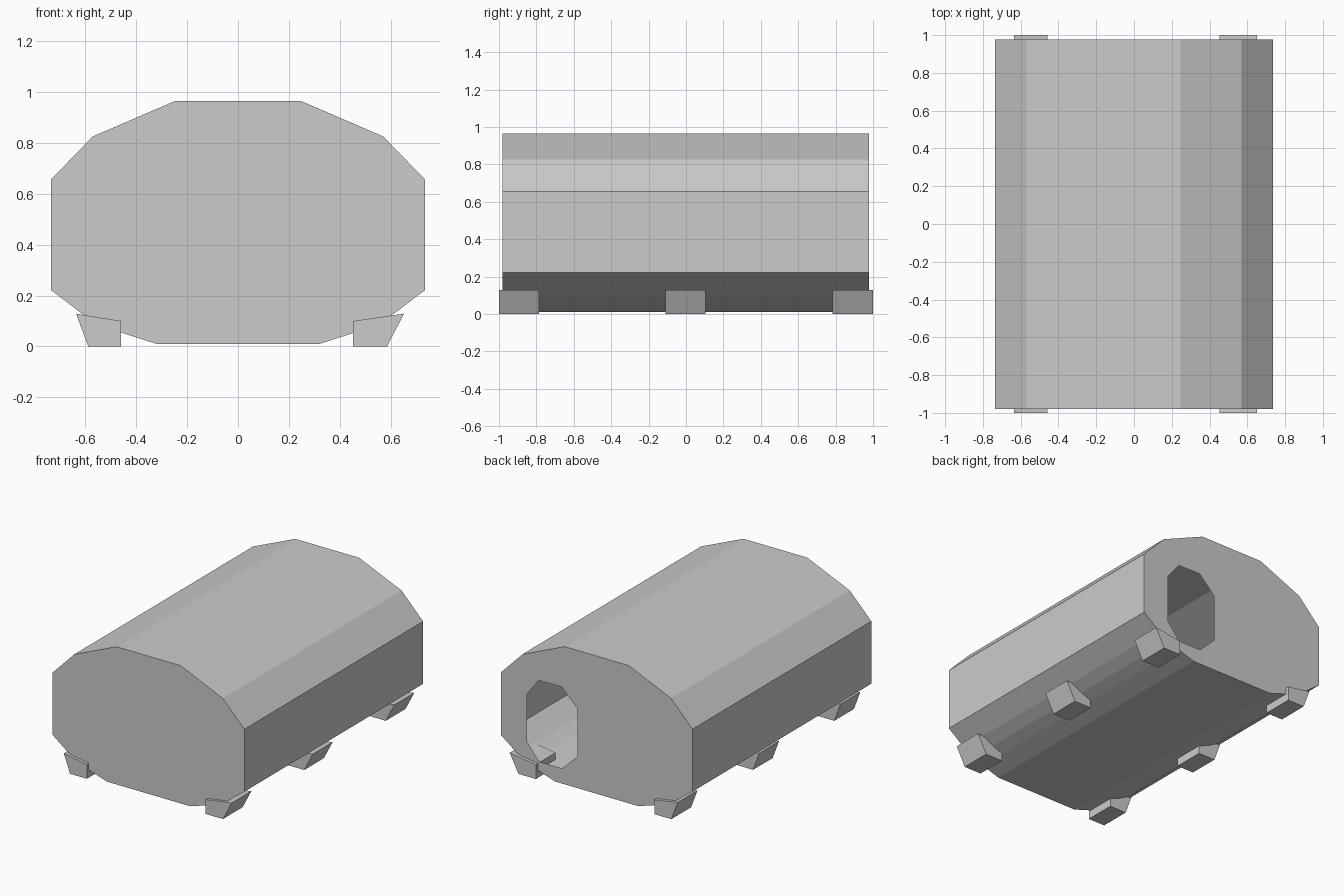
import bpy, bmesh
from mathutils import Vector

if "Cube" in bpy.data.objects:
    bpy.data.objects.remove(bpy.data.objects["Cube"])

grey = bpy.data.materials.new("plain_grey")
grey.diffuse_color = (0.6, 0.6, 0.6, 1)
grey.use_nodes = True
grey.node_tree.nodes["Principled BSDF"].inputs["Base Color"].default_value = grey.diffuse_color


def add_object(name, bm):
    bmesh.ops.recalc_face_normals(bm, faces=bm.faces[:])
    mesh = bpy.data.meshes.new(name)
    bm.to_mesh(mesh)
    bm.free()
    mesh.materials.append(grey)
    obj = bpy.data.objects.new(name, mesh)
    bpy.context.collection.objects.link(obj)
    return obj


def ring(bm, points, y):
    """Closed loop of vertices from (x, z) points."""
    return [bm.verts.new((x, y, z)) for x, z in points]


def bridge(bm, a, b):
    n = len(a)
    for i in range(n):
        j = (i + 1) % n
        bm.faces.new((a[i], a[j], b[j], b[i]))


# Hollow body: mirrored half profile, closed front, back with an opening
half = [(0.32, 0.01), (0.45, 0.052), (0.53, 0.083), (0.61, 0.127),
        (0.735, 0.222), (0.735, 0.655), (0.57, 0.825), (0.245, 0.965)]
profile = half + [(-x, z) for x, z in reversed(half)]
opening = [(0.147, 0.23), (0.265, 0.115), (0.44, 0.115), (0.535, 0.23),
           (0.535, 0.56), (0.445, 0.677), (0.27, 0.68), (0.147, 0.56)]

bm = bmesh.new()
front = ring(bm, profile, -0.98)
back = ring(bm, profile, 0.978)
bridge(bm, front, back)
bm.faces.new(front)
hole = ring(bm, opening, 0.978)
edges = []
for loop in (back, hole):
    for i, v in enumerate(loop):
        w = loop[(i + 1) % len(loop)]
        edges.append(bm.edges.get((v, w)) or bm.edges.new((v, w)))
bmesh.ops.triangle_fill(bm, edges=edges, use_beauty=True,
                        normal=Vector((0, 1, 0)))
add_object("body_shell", bm)

# Six wedge feet, three on each side
feet = {
    "right": [(0.452, 0), (0.585, 0), (0.652, 0.129), (0.452, 0.1)],
    "left": [(-0.459, 0), (-0.588, 0), (-0.636, 0.129), (-0.459, 0.1)],
}
rows = {"front": (-1, -0.785), "middle": (-0.11, 0.105), "back": (0.783, 1)}
for side, points in feet.items():
    for row, (y0, y1) in rows.items():
        bm = bmesh.new()
        a, b = ring(bm, points, y0), ring(bm, points, y1)
        bridge(bm, a, b)
        bm.faces.new(a)
        bm.faces.new(b)
        add_object(f"{row}_{side}_foot", bm)
